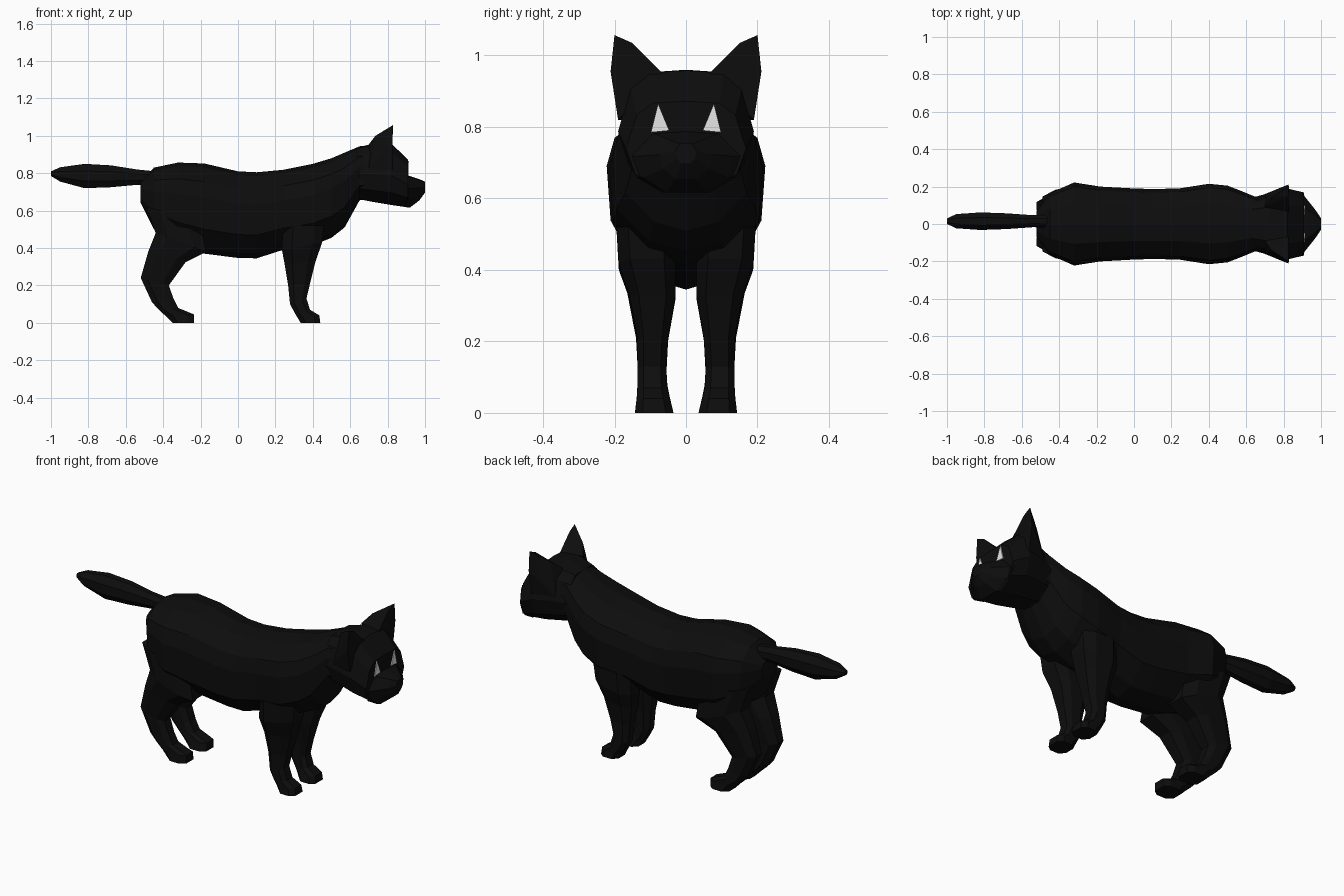
import bpy, bmesh, math

if "Cube" in bpy.data.objects:
    bpy.data.objects.remove(bpy.data.objects["Cube"])


def material(name, value):
    m = bpy.data.materials.new(name)
    m.diffuse_color = (value, value, value, 1)
    m.use_nodes = True
    m.node_tree.nodes["Principled BSDF"].inputs["Base Color"].default_value = m.diffuse_color
    return m


BLACK = material("black fur", 0.004)
WHITE = material("pale eye", 0.8)


def finish(name, bm, mat):
    bmesh.ops.recalc_face_normals(bm, faces=bm.faces[:])
    me = bpy.data.meshes.new(name)
    bm.to_mesh(me)
    bm.free()
    me.materials.append(mat)
    ob = bpy.data.objects.new(name, me)
    bpy.context.collection.objects.link(ob)
    return ob


def loft(name, rings, mat=BLACK):
    """Bridge equal-sized rings of points and cap both ends."""
    bm = bmesh.new()
    rows = [[bm.verts.new(p) for p in ring] for ring in rings]
    n = len(rows[0])
    for a, b in zip(rows, rows[1:]):
        for i in range(n):
            j = (i + 1) % n
            bm.faces.new((a[i], a[j], b[j], b[i]))
    bm.faces.new(rows[0])
    bm.faces.new(rows[-1])
    return finish(name, bm, mat)


def hull(name, points, mat=BLACK):
    bm = bmesh.new()
    for p in points:
        bm.verts.new(p)
    bmesh.ops.convex_hull(bm, input=bm.verts[:])
    return finish(name, bm, mat)


def section(x, zb, zt, w, half):
    """Symmetric cross-section; half = (width fraction, height fraction), top to bottom."""
    right = [(x, w * u, zb + (zt - zb) * t) for u, t in half]
    left = [(px, -py, pz) for px, py, pz in reversed(right) if py > 1e-6]
    return right + left


# Torso and neck: x, bottom, top, half width
TORSO_SHAPE = [(0, 1), (.48, .96), (.9, .8), (1, .62), (.95, .27), (.5, .06), (0, 0)]
TORSO = [(-.52, .64, .75, .07), (-.45, .5, .83, .165), (-.32, .42, .857, .222),
         (-.18, .37, .852, .2), (0, .347, .81, .19), (.1, .345, .805, .187),
         (.24, .39, .818, .19), (.4, .415, .85, .215), (.5, .455, .88, .205),
         (.57, .51, .91, .178), (.65, .655, .944, .145), (.72, .67, .95, .14)]
loft("torso", [section(*s, TORSO_SHAPE) for s in TORSO])

# Head and muzzle
HEAD_SHAPE = [(0, 1), (.55, .98), (.82, .85), (1, .48), (.85, .2), (.35, 0)]
HEAD = [(.63, .665, .935, .14), (.73, .645, .96, .168), (.82, .63, .958, .19),
        (.91, .617, .872, .168)]
loft("head", [section(*s, HEAD_SHAPE) for s in HEAD])

MUZZLE_SHAPE = [(0, 1), (.6, .96), (1, .6), (.85, .25), (.4, 0)]
MUZZLE = [(.9, .617, .79, .165), (.92, .617, .785, .138), (.97, .655, .768, .075),
          (1.0, .697, .755, .03)]
loft("muzzle", [section(*s, MUZZLE_SHAPE) for s in MUZZLE])

# Tail: x, bottom, top, half width
TAIL = [(-1.0, .785, .81, .015), (-.95, .755, .832, .038), (-.82, .72, .85, .047),
        (-.68, .725, .842, .042), (-.54, .738, .82, .032), (-.44, .74, .81, .035)]
ANGLES = [math.pi * (i + .5) / 4 for i in range(8)]
K = 1 / math.cos(math.pi / 8)
loft("tail", [[(x, .015 + w * K * math.cos(a),
                (zb + zt) / 2 + (zt - zb) / 2 * K * math.sin(a)) for a in ANGLES]
              for x, zb, zt, w in TAIL])

# Legs: back x, back z, front x, front z, inner y, outer y
HIND = [(-.49, .62, -.2, .55, .03, .185), (-.44, .48, -.17, .38, .03, .188),
        (-.48, .38, -.28, .325, .035, .165), (-.52, .24, -.37, .2, .05, .14),
        (-.46, .11, -.345, .13, .055, .135), (-.42, .067, -.32, .08, .052, .136),
        (-.385, .035, -.235, .045, .045, .138), (-.35, 0, -.235, 0, .035, .143)]
FRONT = [(.24, .52, .46, .52, .03, .195), (.235, .39, .45, .43, .03, .188),
         (.25, .31, .415, .33, .03, .157), (.268, .2, .385, .21, .05, .136),
         (.278, .1, .366, .13, .055, .135), (.305, .05, .385, .07, .052, .136),
         (.32, .025, .435, .04, .045, .138), (.335, 0, .44, 0, .035, .143)]
CORNERS = [(0, .25), (0, .75), (.25, 1), (.75, 1), (1, .8), (1, .2), (.75, 0), (.25, 0)]


def leg_ring(side, xb, zb, xf, zf, yi, yo):
    return [(xb + (xf - xb) * u, side * (yi + (yo - yi) * v), zb + (zf - zb) * u)
            for u, v in CORNERS]


EAR = [(.825, .065, .95), (.825, .15, 1.035), (.828, .2, 1.057), (.825, .211, .955),
       (.825, .19, .82), (.735, .14, 1.0), (.7, .09, .955), (.7, .16, .82)]
EYE = [(.078, .865), (.098, .785), (.047, .79)]

for side, label in ((-1, "right"), (1, "left")):
    loft(label + "_hind_leg", [leg_ring(side, *s) for s in HIND])
    loft(label + "_front_leg", [leg_ring(side, *s) for s in FRONT])
    hull(label + "_ear", [(x, side * y, z) for x, y, z in EAR])
    # Thin eye plate on the face
    hull(label + "_eye", [(x, side * y, z) for x in (.908, .915) for y, z in EYE], WHITE)
